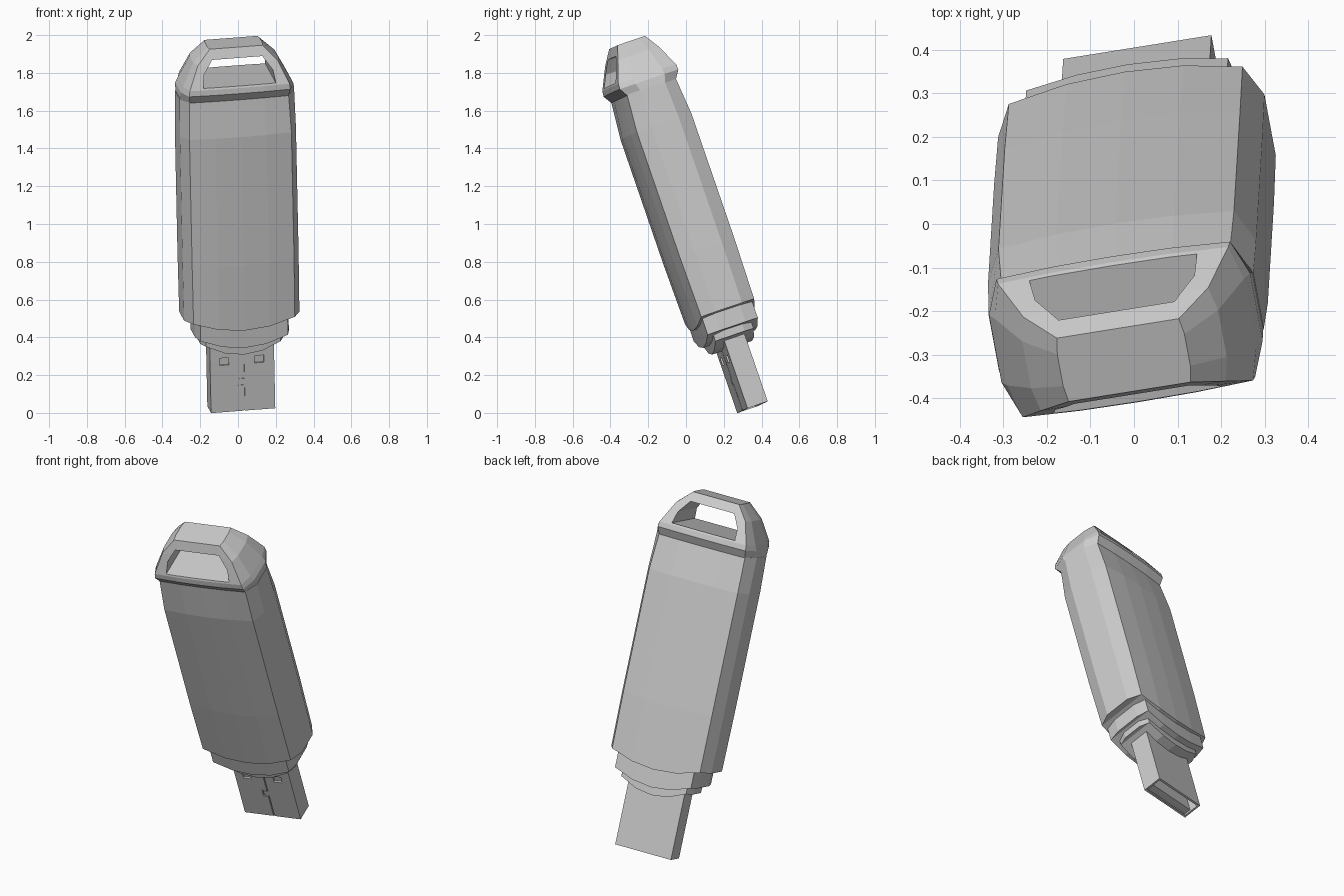
import bpy, bmesh
from mathutils import Matrix, Vector

if "Cube" in bpy.data.objects:
    bpy.data.objects.remove(bpy.data.objects["Cube"])

# Tilted local frame: u = width, v = thickness (back is +v), w = length from plug end
W = Vector((-0.02, -0.325, 0.945)).normalized()
V = W.cross(Vector((1, 0.16, 0.076))).normalized()
U = V.cross(W)
FRAME = Matrix.Translation((0.0175, 0.352, 0.03)) @ Matrix((U, V, W)).transposed().to_4x4()


def finish(name, bm):
    bmesh.ops.recalc_face_normals(bm, faces=bm.faces)
    me = bpy.data.meshes.new(name)
    bm.to_mesh(me)
    bm.free()
    ob = bpy.data.objects.new(name, me)
    ob.matrix_world = FRAME
    bpy.context.collection.objects.link(ob)
    return ob


def section(w, side, corner, half, bulge, dip):
    """Chamfered ring with slightly bulged broad faces and an arced edge."""
    front = [(side, half * 0.5, 0), (corner, half, 0),
             (corner * 0.5, half + bulge * 0.8, 0.75), (0, half + bulge, 1),
             (-corner * 0.5, half + bulge * 0.8, 0.75), (-corner, half, 0),
             (-side, half * 0.5, 0)]
    ring = front + [(-x, -y, d) for x, y, d in front]
    return [(x, y, w - dip * d) for x, y, d in ring]


def loft(name, rows):
    bm = bmesh.new()
    rings = [[bm.verts.new(p) for p in section(*r)] for r in rows]
    n = len(rings[0])
    for a, b in zip(rings, rings[1:]):
        for i in range(n):
            j = (i + 1) % n
            bm.faces.new((a[i], a[j], b[j], b[i]))
    # Caps are bridged across the thickness so the arced ends stay clean
    for ring in (rings[0], rings[-1]):
        for i in range(n // 2 - 1):
            bm.faces.new((ring[i], ring[i + 1], ring[n - 2 - i], ring[n - 1 - i]))
    return finish(name, bm)


def prism(name, outline, v0, v1):
    """Extrude a (u, w) outline along the thickness."""
    bm = bmesh.new()
    face = bm.faces.new([bm.verts.new((x, v0, z)) for x, z in outline])
    res = bmesh.ops.extrude_face_region(bm, geom=[face])
    verts = [g for g in res["geom"] if isinstance(g, bmesh.types.BMVert)]
    bmesh.ops.translate(bm, verts=verts, vec=(0, v1 - v0, 0))
    return finish(name, bm)


def block(name, u0, u1, v0, v1, w0, w1):
    return prism(name, [(u0, w0), (u1, w0), (u1, w1), (u0, w1)], v0, v1)


def cut(ob, cutter):
    cutter.hide_render = True
    cutter.hide_viewport = True
    mod = ob.modifiers.new("cut", "BOOLEAN")
    mod.operation = "DIFFERENCE"
    mod.solver = "EXACT"
    mod.object = cutter


# Main casing, easing inwards towards the cap
loft("casing", [
    (0.535, 0.310, 0.272, 0.150, 0.016, 0.050),
    (0.870, 0.312, 0.274, 0.155, 0.018, 0.020),
    (1.570, 0.312, 0.274, 0.155, 0.016, 0.000),
    (1.775, 0.308, 0.266, 0.138, 0.008, 0.000)])

# Two stepped collars with arced lower edges
loft("outer_collar", [
    (0.435, 0.252, 0.235, 0.142, 0.006, 0.053),
    (0.600, 0.252, 0.235, 0.142, 0.006, 0.000)])
loft("inner_collar", [
    (0.390, 0.222, 0.200, 0.108, 0.006, 0.057),
    (0.560, 0.222, 0.200, 0.108, 0.006, 0.000)])

# Strap loop cap with overhanging lip and a through slot
cap = loft("strap_cap", [
    (1.765, 0.307, 0.264, 0.135, 0.008, 0.000),
    (1.815, 0.304, 0.272, 0.166, 0.010, 0.000),
    (1.845, 0.290, 0.268, 0.164, 0.008, 0.000),
    (1.965, 0.228, 0.215, 0.115, 0.000, 0.000),
    (2.042, 0.148, 0.142, 0.078, 0.000, 0.000)])
cut(cap, prism("strap_slot_cutter",
               [(-0.195, 1.855), (0.195, 1.855), (0.185, 1.92),
                (0.135, 1.99), (-0.135, 1.99), (-0.185, 1.92)], -0.3, 0.3))

# Plug shell: hollow end, two latch windows and a folded seam on the front
plug = block("plug_shell", -0.1725, 0.1725, -0.0575, 0.0575, 0, 0.45)
cut(plug, block("plug_hollow_cutter", -0.161, 0.161, -0.046, 0.046, -0.05, 0.33))
for i, x in enumerate((-0.097, 0.092)):
    cut(plug, block(f"window_cutter_{i}", x - 0.025, x + 0.025,
                    -0.08, -0.03, 0.262, 0.302))
s, t = 0.005, 0.006
cut(plug, prism("seam_cutter", [
    (s, -0.05), (s + t, -0.05), (s + t, 0.15), (s - 0.03 + t, 0.15),
    (s - 0.03 + t, 0.18), (s + t, 0.18), (s + t, 0.38), (s, 0.38),
    (s, 0.18 + t), (s - 0.03, 0.18 + t), (s - 0.03, 0.15 - t), (s, 0.15 - t)],
    -0.08, -0.052))

# Contact tongue inside the plug
block("contact_tongue", -0.158, 0.158, -0.044, -0.004, 0.008, 0.34)
